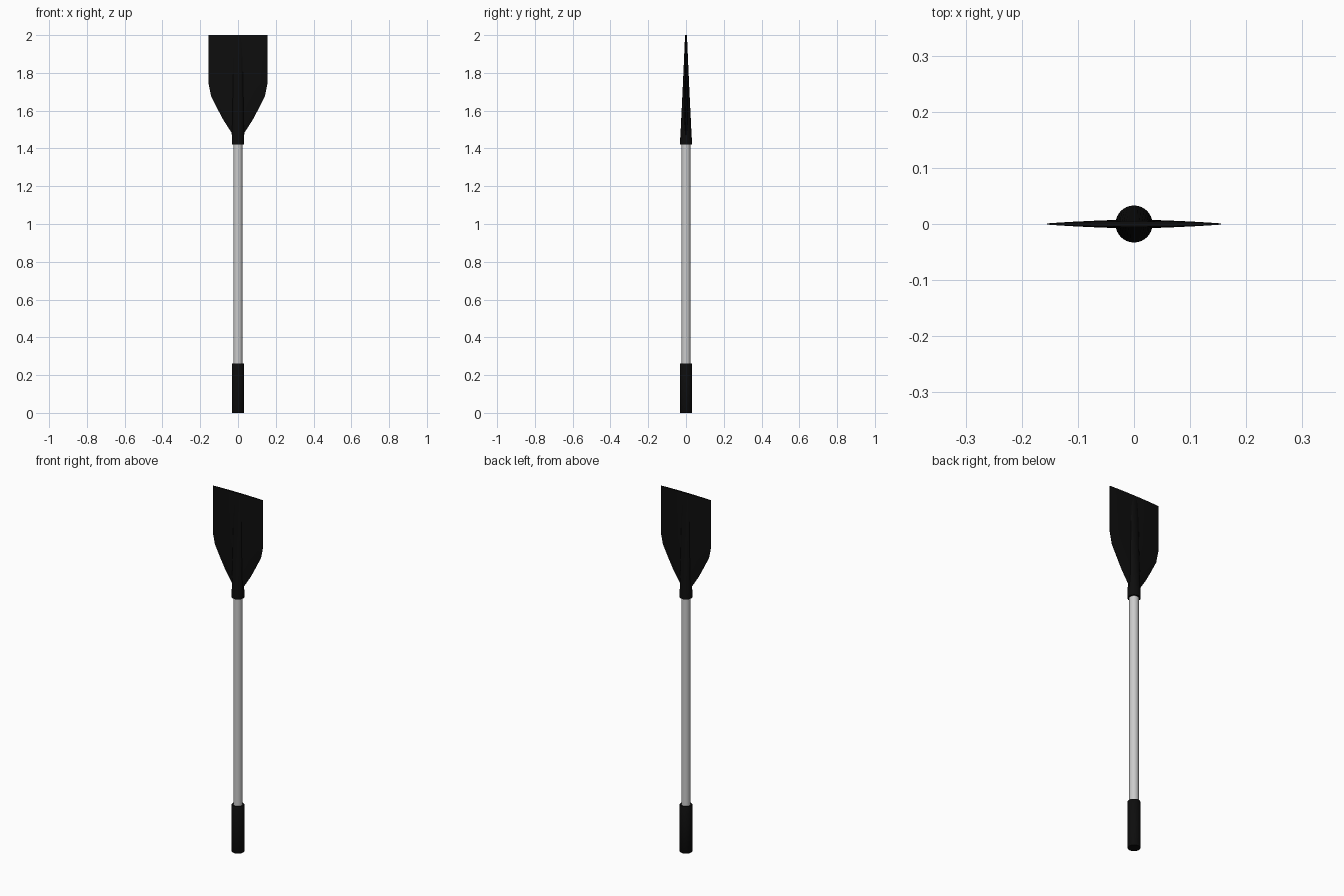
import bpy, bmesh
from math import cos, sin, pi, radians

if "Cube" in bpy.data.objects:
    bpy.data.objects.remove(bpy.data.objects["Cube"])

black = bpy.data.materials.new("black_plastic")
black.diffuse_color = (0.004, 0.004, 0.004, 1)
black.use_nodes = True
black.node_tree.nodes["Principled BSDF"].inputs["Base Color"].default_value = black.diffuse_color


def loft(name, rings, material=None):
    """Skin a list of closed rings of points and cap both ends."""
    bm = bmesh.new()
    rows = [[bm.verts.new(p) for p in ring] for ring in rings]
    n = len(rows[0])
    for a, b in zip(rows, rows[1:]):
        for i in range(n):
            j = (i + 1) % n
            bm.faces.new((a[i], a[j], b[j], b[i]))
    bm.faces.new(rows[0][::-1])
    bm.faces.new(rows[-1])
    bmesh.ops.recalc_face_normals(bm, faces=bm.faces)
    mesh = bpy.data.meshes.new(name)
    bm.to_mesh(mesh)
    bm.free()
    ob = bpy.data.objects.new(name, mesh)
    bpy.context.collection.objects.link(ob)
    if material:
        mesh.materials.append(material)
    bpy.ops.object.select_all(action='DESELECT')
    ob.select_set(True)
    bpy.context.view_layer.objects.active = ob
    bpy.ops.object.shade_smooth_by_angle(angle=radians(35))
    return ob


def ellipse(z, rx, ry, n=32):
    return [(rx * cos(2 * pi * i / n), ry * sin(2 * pi * i / n), z) for i in range(n)]


def lens(z, half_width, half_thick, n=16):
    """Flat cross-section, thick in the middle with thin edges."""
    ts = [-1 + 2 * i / n for i in range(n + 1)]
    side = [(half_width * t, half_thick * (1 - t * t) + 0.001, z) for t in ts]
    return side + [(x, -y, z) for x, y, z in reversed(side)]


# Grip at the bottom, with slightly rounded rims
loft("grip", [ellipse(z, r, r) for z, r in
              ((0, 0.031), (0.003, 0.033), (0.259, 0.033), (0.262, 0.031))], black)

# Grey tube between grip and blade
loft("shaft", [ellipse(0.25, 0.024, 0.024), ellipse(1.45, 0.024, 0.024)])

# Socket that flattens into a spine running up the blade
loft("blade_socket", [ellipse(z, rx, ry) for z, rx, ry in
                      ((1.42, 0.033, 0.033), (1.48, 0.032, 0.029),
                       (1.75, 0.029, 0.016), (2.0, 0.026, 0.005))], black)

# Flat blade
outline = ((1.46, 0.031), (1.485, 0.035), (1.55, 0.077), (1.61, 0.109),
           (1.675, 0.142), (1.74, 0.155), (2.0, 0.155))
loft("blade", [lens(z, w, 0.008 - 0.004 * (z - 1.46) / 0.54) for z, w in outline], black)
